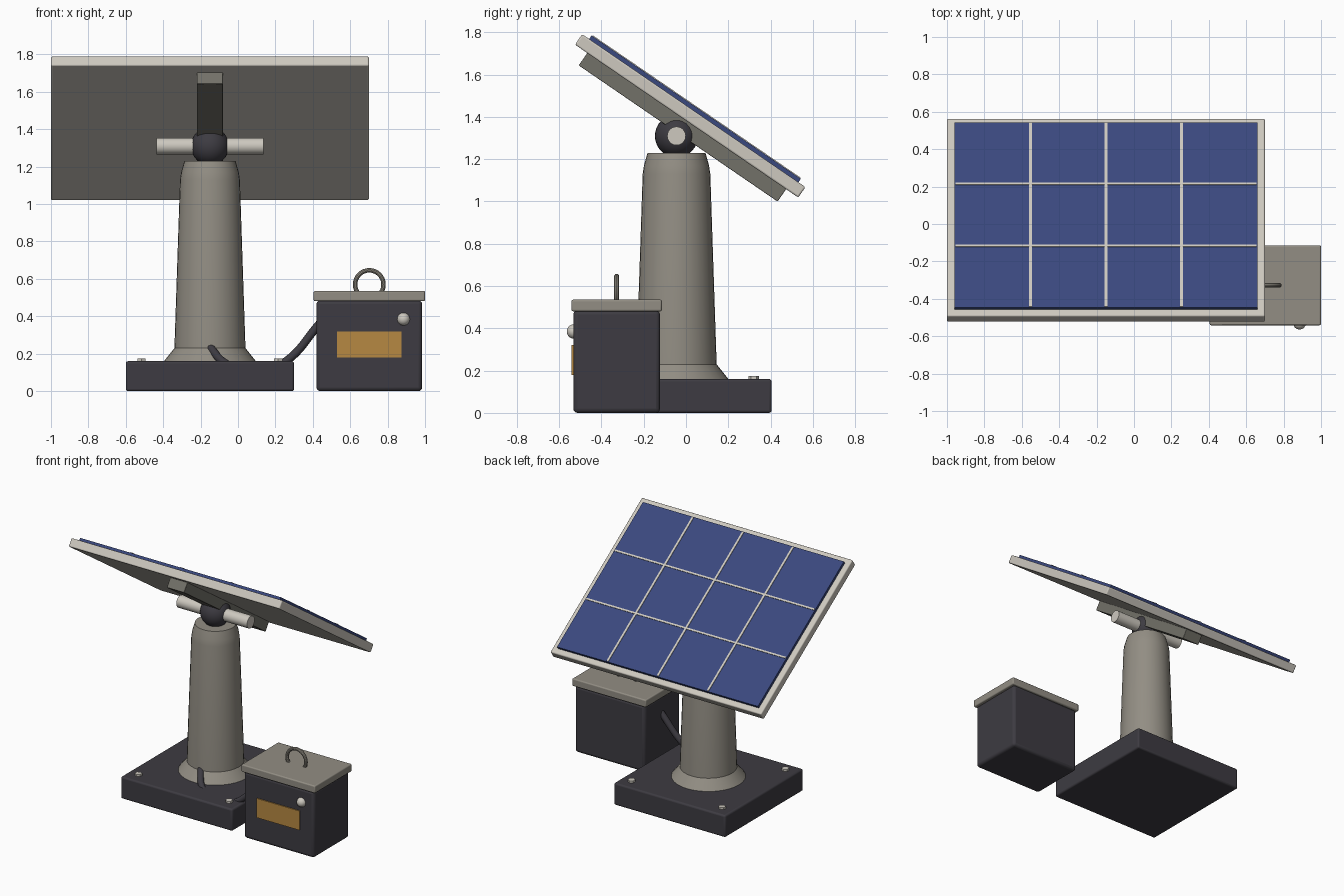
import bpy
import math
from mathutils import Matrix, Vector

old = bpy.data.objects.get("Cube")
if old:
    bpy.data.objects.remove(old, do_unlink=True)


def material(name, r, g, b):
    m = bpy.data.materials.new(name)
    m.use_nodes = True
    m.diffuse_color = (r, g, b, 1)
    m.node_tree.nodes["Principled BSDF"].inputs["Base Color"].default_value = (r, g, b, 1)
    return m


CHARCOAL = material("charcoal", 0.047, 0.044, 0.054)
STONE = material("warm_grey", 0.29, 0.27, 0.23)
STEEL = material("dark_steel", 0.17, 0.165, 0.14)
PALE = material("pale_metal", 0.61, 0.58, 0.52)
BLUE = material("cell_blue", 0.042, 0.065, 0.21)
AMBER = material("amber", 0.47, 0.25, 0.055)


def finish(name, mat, smooth=True):
    ob = bpy.context.object
    ob.name = name
    ob.data.materials.append(mat)
    if smooth:
        bpy.ops.object.shade_smooth_by_angle(angle=math.radians(35))
    return ob


def box(name, mat, size, loc, bevel=0.0):
    bpy.ops.mesh.primitive_cube_add(size=1)
    ob = bpy.context.object
    ob.data.transform(Matrix.Diagonal((*size, 1)))
    ob.location = loc
    finish(name, mat, False)
    if bevel:
        mod = ob.modifiers.new("Bevel", "BEVEL")
        mod.width = bevel
        mod.segments = 3
        bpy.ops.object.shade_smooth_by_angle(angle=math.radians(35))
    return ob


def cylinder(name, mat, r, depth, loc, sides=32, rot=(0, 0, 0)):
    bpy.ops.mesh.primitive_cylinder_add(vertices=sides, radius=r, depth=depth,
                                        location=loc, rotation=rot)
    return finish(name, mat)


def ball(name, mat, r, loc):
    bpy.ops.mesh.primitive_uv_sphere_add(segments=32, ring_count=16, radius=r, location=loc)
    return finish(name, mat)


def lathe(name, mat, profile, loc, sides=32):
    verts, faces = [], []
    for r, z in profile:
        for i in range(sides):
            a = 2 * math.pi * i / sides
            verts.append((r * math.cos(a), r * math.sin(a), z))
    for k in range(len(profile) - 1):
        for i in range(sides):
            j = (i + 1) % sides
            faces.append((k * sides + i, k * sides + j,
                          (k + 1) * sides + j, (k + 1) * sides + i))
    faces.append(tuple(reversed(range(sides))))
    faces.append(tuple(range(len(verts) - sides, len(verts))))
    me = bpy.data.meshes.new(name)
    me.from_pydata(verts, [], faces)
    ob = bpy.data.objects.new(name, me)
    ob.location = loc
    bpy.context.collection.objects.link(ob)
    bpy.ops.object.select_all(action="DESELECT")
    ob.select_set(True)
    bpy.context.view_layer.objects.active = ob
    return finish(name, mat)


# Base slab with corner bolts, and the tapered post
PX, PY = -0.15, -0.045
box("base", CHARCOAL, (0.9, 0.9, 0.16), (PX, PY, 0.08), 0.012)
for sx in (-1, 1):
    for sy in (-1, 1):
        cylinder("base_bolt", PALE, 0.025, 0.03,
                 (PX + sx * 0.365, PY + sy * 0.365, 0.16), 6)
lathe("post", STONE, [(0.25, 0.155), (0.19, 0.23), (0.16, 1.13), (0.154, 1.17), (0.137, 1.23)],
      (PX, PY, 0))

# Pivot ball and axle
ball("pivot_ball", CHARCOAL, 0.102, (PX, PY, 1.31))
cylinder("pivot_axle", PALE, 0.044, 0.57, (PX, PY, 1.31), 24, (0, math.pi / 2, 0))

# Tilted panel: every part is placed in the panel's own frame
TILT = math.radians(-34.4)
CENTRE = Vector((PX, 0.02, 1.405))
TURN = Matrix.Rotation(TILT, 3, "X")


def panel_box(name, mat, size, local, bevel=0.0):
    ob = box(name, mat, size, CENTRE + TURN @ Vector(local), bevel)
    ob.rotation_euler.x = TILT
    return ob


panel_box("panel_frame", PALE, (1.7, 1.28, 0.06), (0, 0, 0), 0.008)
panel_box("panel_beam", STEEL, (0.14, 1.14, 0.075), (0, 0, -0.0635), 0.004)
panel_box("panel_cells", BLUE, (1.62, 1.2, 0.024), (0, 0, 0.038))
for i in (-1, 0, 1):
    panel_box("column_divider", PALE, (0.015, 1.19, 0.006), (i * 0.404, 0, 0.051))
for i in (-1, 1):
    panel_box("row_divider", PALE, (1.61, 0.013, 0.006), (0, i * 0.2, 0.051))

# Battery box with lid, carrying ring, label and knob
BX, BY = 0.702, -0.328
box("battery_box", CHARCOAL, (0.565, 0.41, 0.485), (BX, BY, 0.2425), 0.02)
box("battery_lid", STONE, (0.595, 0.427, 0.055), (BX, BY, 0.508), 0.008)
bpy.ops.mesh.primitive_torus_add(location=(BX, BY, 0.57), rotation=(math.pi / 2, 0, 0),
                                 major_radius=0.076, minor_radius=0.012,
                                 major_segments=32, minor_segments=10)
finish("lid_ring", STONE)
box("battery_label", AMBER, (0.345, 0.009, 0.14), (BX, BY - 0.208, 0.25))
ball("battery_knob", PALE, 0.034, (0.885, BY - 0.202, 0.385))

# Cable from the post, through the base, to the battery box
path = [(-0.15, -0.215, 0.235), (-0.07, -0.31, 0.15), (0.08, -0.35, 0.09),
        (0.25, -0.35, 0.155), (0.44, -0.33, 0.365)]
curve = bpy.data.curves.new("cable", "CURVE")
curve.dimensions = "3D"
curve.bevel_depth = 0.022
curve.bevel_resolution = 3
curve.use_fill_caps = True
spline = curve.splines.new("BEZIER")
spline.bezier_points.add(len(path) - 1)
for point, co in zip(spline.bezier_points, path):
    point.co = co
    point.handle_left_type = point.handle_right_type = "AUTO"
curve.materials.append(CHARCOAL)
cable = bpy.data.objects.new("cable", curve)
bpy.context.collection.objects.link(cable)
